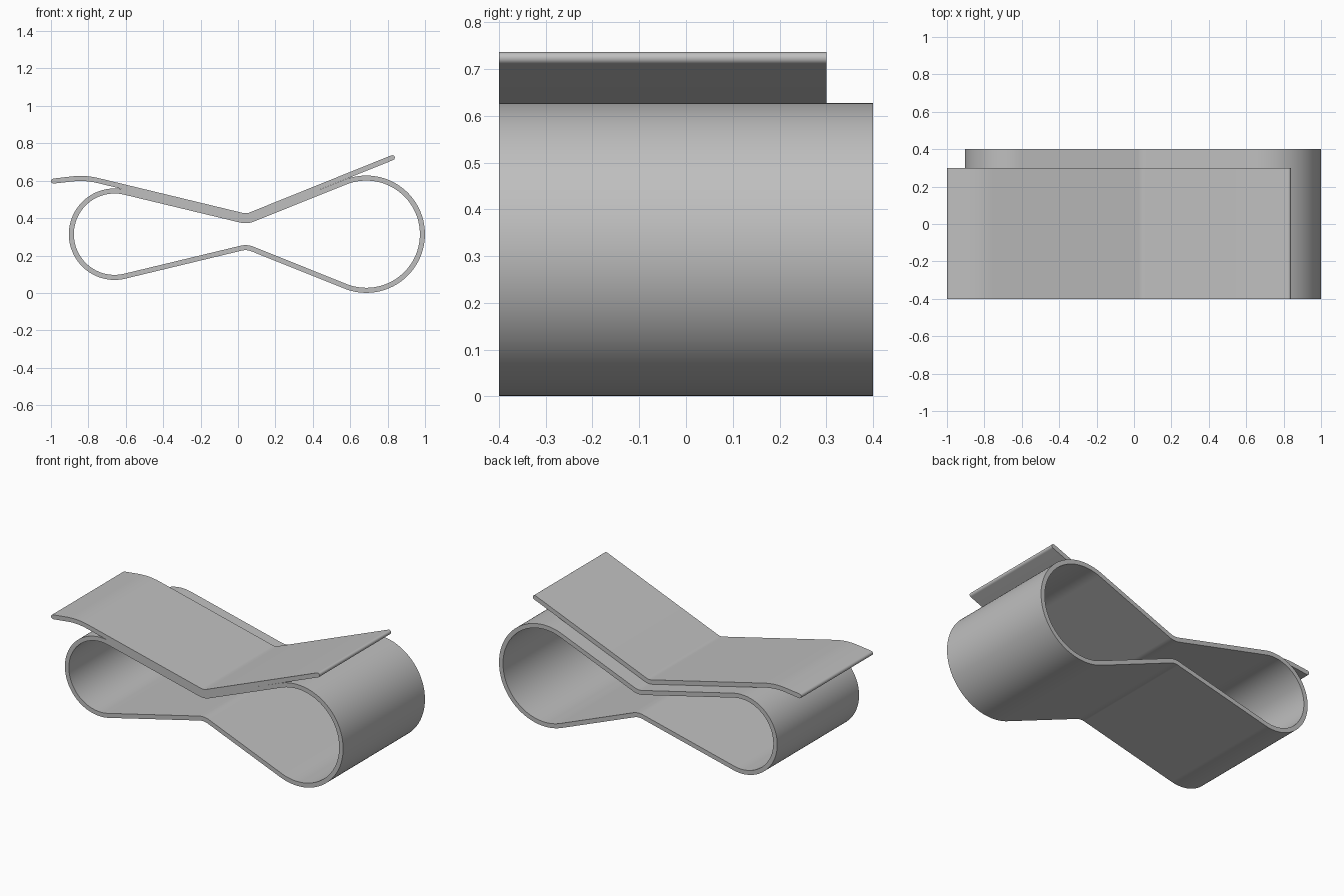
import bpy, bmesh, math
from mathutils import Vector

cube = bpy.data.objects.get("Cube")
if cube:
    bpy.data.objects.remove(cube)

HALF = 0.0135      # half of the sheet thickness
MID = 0.314        # height of the loop's middle line

steel = bpy.data.materials.new("grey_steel")
steel.use_nodes = True
GREY = (0.52, 0.52, 0.52, 1)
steel.diffuse_color = GREY
steel.node_tree.nodes["Principled BSDF"].inputs["Base Color"].default_value = GREY


def polar(a):
    return Vector((math.cos(a), math.sin(a)))


def tangent_angle(w1, w2):
    """Angle of the normal of the straight run joining two bends."""
    d = Vector(w2[:2]) - Vector(w1[:2])
    k = w1[3] * w1[2] - w2[3] * w2[2]
    return math.atan2(d.y, d.x) - math.acos(k / d.length)


def band_path(wheels, closed):
    """Points and normals of a band run around bends (x, z, radius, turn)."""
    n = len(wheels)
    path = []
    for i, (x, z, r, s) in enumerate(wheels):
        first, last = not closed and i == 0, not closed and i == n - 1
        start = None if first else tangent_angle(wheels[i - 1], wheels[i])
        end = None if last else tangent_angle(wheels[i], wheels[(i + 1) % n])
        if first or last:
            path.append((Vector((x, z)), polar(end if first else start)))
            continue
        sweep = (((end - start) * s) % math.tau) * s
        steps = max(6, round(abs(sweep) / math.radians(3)))
        for j in range(steps + 1):
            nrm = polar(start + sweep * j / steps)
            path.append((Vector((x, z)) + nrm * r * s, nrm))
    return path


def round_end(p, nrm, side):
    """Shrinking sections that round off a free edge."""
    along = Vector((-nrm.y, nrm.x)) * side
    angles = [math.radians(a) for a in (25, 50, 70, 84)]
    return [(p + along * HALF * math.sin(a), nrm, HALF * math.cos(a)) for a in angles]


def make_band(name, wheels, closed, y0, y1):
    path = band_path(wheels, closed)
    sections = [(p, nrm, HALF) for p, nrm in path]
    if not closed:
        sections = round_end(*path[0], -1)[::-1] + sections + round_end(*path[-1], 1)
    bm = bmesh.new()
    rings = []
    for p, nrm, h in sections:
        a, b = p + nrm * h, p - nrm * h
        rings.append([bm.verts.new((q.x, y, q.y))
                      for q, y in ((a, y0), (a, y1), (b, y1), (b, y0))])
    pairs = list(zip(rings, rings[1:]))
    if closed:
        pairs.append((rings[-1], rings[0]))
    else:
        bm.faces.new(rings[0])
        bm.faces.new(rings[-1])
    for r1, r2 in pairs:
        for k in range(4):
            m = (k + 1) % 4
            bm.faces.new((r1[k], r1[m], r2[m], r2[k]))
    bmesh.ops.recalc_face_normals(bm, faces=bm.faces)
    mesh = bpy.data.meshes.new(name)
    bm.to_mesh(mesh)
    bm.free()
    mesh.materials.append(steel)
    obj = bpy.data.objects.new(name, mesh)
    bpy.context.collection.objects.link(obj)
    bpy.ops.object.select_all(action='DESELECT')
    obj.select_set(True)
    bpy.context.view_layer.objects.active = obj
    bpy.ops.object.shade_smooth_by_angle(angle=math.radians(35))


# Closed spring loop: large bulb, upper waist, small bulb, lower waist
make_band("spring_loop", [
    (0.686, MID, 0.30, 1),
    (0.04, MID + 0.172, 0.10, -1),
    (-0.66, MID, 0.231, 1),
    (0.04, MID - 0.172, 0.10, -1),
], True, -0.4, 0.4)

# Top sheet lying on the waist, with free flared ends
make_band("top_sheet", [
    (0.825, 0.723, 0, 1),
    (0.04, MID + 0.172, 0.0735, -1),
    (-0.843, 0.212, 0.40, 1),
    (-0.986, 0.598, 0, 1),
], False, -0.4, 0.3)
